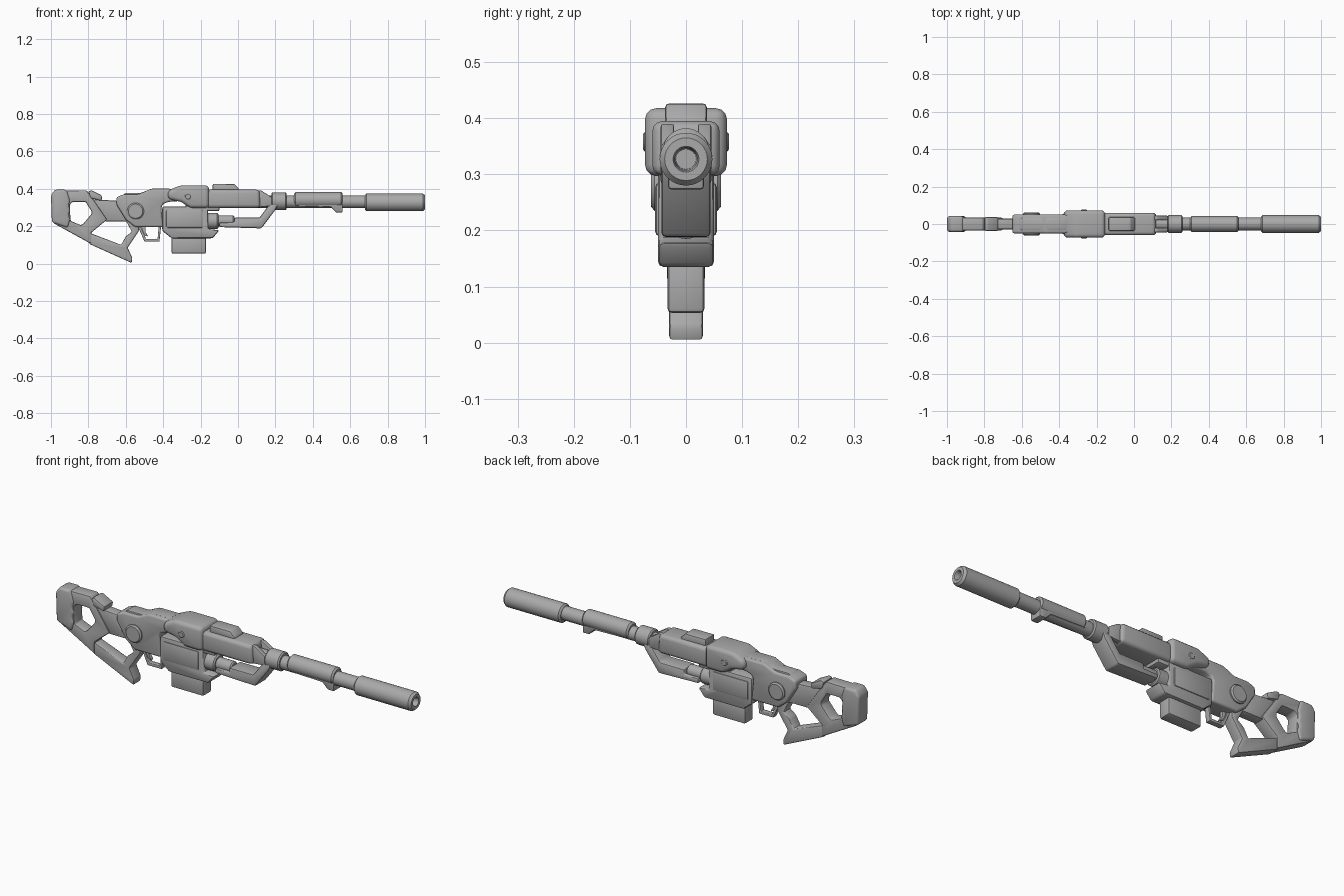
import bpy, bmesh, math
from mathutils import Vector

if "Cube" in bpy.data.objects:
    bpy.data.objects.remove(bpy.data.objects["Cube"])

grey = bpy.data.materials.new("mid grey")
grey.use_nodes = True
grey.diffuse_color = (0.4, 0.4, 0.4, 1)
grey.node_tree.nodes["Principled BSDF"].inputs["Base Color"].default_value = (0.4, 0.4, 0.4, 1)


def finish(name, bm, bevel=0.0, segments=2):
    """Bevel the sharp edges, then make a smooth-shaded object."""
    bmesh.ops.recalc_face_normals(bm, faces=bm.faces)
    if bevel:
        sharp = [e for e in bm.edges if e.calc_face_angle(0) > 0.4]
        bmesh.ops.bevel(bm, geom=sharp, offset=bevel, segments=segments,
                        profile=0.5, affect='EDGES', clamp_overlap=True)
    mesh = bpy.data.meshes.new(name)
    bm.to_mesh(mesh)
    bm.free()
    mesh.materials.append(grey)
    obj = bpy.data.objects.new(name, mesh)
    bpy.context.collection.objects.link(obj)
    bpy.ops.object.select_all(action='DESELECT')
    obj.select_set(True)
    bpy.context.view_layer.objects.active = obj
    bpy.ops.object.shade_smooth_by_angle(angle=math.radians(35))
    return obj


def plate(name, outline, half, bevel=0.008, segments=2, y=0):
    """Side outline in x, z extruded across y."""
    bm = bmesh.new()
    a, b = [[bm.verts.new((x, y + s * half, z)) for x, z in outline] for s in (-1, 1)]
    bm.faces.new(a)
    bm.faces.new(b[::-1])
    for i in range(len(a)):
        j = (i + 1) % len(a)
        bm.faces.new((a[i], b[i], b[j], a[j]))
    return finish(name, bm, bevel, segments)


def ring(name, outer, inner, half, bevel=0.01):
    """Plate with a hole, both outlines of equal length."""
    bm = bmesh.new()
    o0, o1, i0, i1 = [[bm.verts.new((x, s * half, z)) for x, z in loop]
                      for loop in (outer, inner) for s in (-1, 1)]
    for p, q in ((o0, i0), (o1, i1), (o0, o1), (i0, i1)):
        for i in range(len(p)):
            j = (i + 1) % len(p)
            bm.faces.new((p[i], p[j], q[j], q[i]))
    return finish(name, bm, bevel)


def block(name, x0, x1, z0, z1, half, bevel=0.008, y=0):
    return plate(name, [(x0, z0), (x1, z0), (x1, z1), (x0, z1)], half, bevel, y=y)


def lathe(name, profile, centre, axis='X', sides=32):
    """Revolve (distance along axis, radius) points."""
    bm = bmesh.new()
    loops = []
    for d, r in profile:
        loop = []
        for i in range(sides):
            t = 2 * math.pi * i / sides
            u, v = r * math.cos(t), r * math.sin(t)
            p = (d, u, v) if axis == 'X' else (u, d, v)
            loop.append(bm.verts.new(Vector(p) + Vector(centre)))
        loops.append(loop)
    for p, q in zip(loops, loops[1:]):
        for i in range(sides):
            j = (i + 1) % sides
            bm.faces.new((p[i], p[j], q[j], q[i]))
    bm.faces.new(loops[0])
    bm.faces.new(loops[-1])
    return finish(name, bm)


def tube(name, x0, x1, r, z, edge=0.006, sides=32):
    return lathe(name, [(x0, r - edge), (x0 + edge, r), (x1 - edge, r), (x1, r - edge)],
                 (0, 0, z), sides=sides)


# Stock: open rear frame, rounded butt grip, cheek piece and neck
ring("stock_frame",
     [(-.99, .36), (-.97, .39), (-.81, .392), (-.775, .345), (-.70, .235),
      (-.785, .165), (-.785, .105), (-.985, .215)],
     [(-.90, .315), (-.885, .33), (-.815, .33), (-.783, .28), (-.783, .265),
      (-.825, .215), (-.84, .205), (-.895, .228)], .034)
plate("butt_grip",
      [(-1, .365), (-.98, .395), (-.915, .395), (-.897, .335), (-.905, .31), (-.897, .285),
       (-.905, .26), (-.897, .235), (-.91, .19), (-.995, .22)], .042, .014, 3)
plate("cheek_piece", [(-.80, .385), (-.785, .393), (-.725, .362), (-.73, .335), (-.79, .35)],
      .037, .007)
plate("stock_neck", [(-.79, .345), (-.64, .335), (-.59, .225), (-.71, .225), (-.76, .28)], .028)

# Lower strut and pistol grip
plate("grip_and_strut",
      [(-.795, .165), (-.625, .10), (-.60, .145), (-.567, .17), (-.60, .23), (-.53, .23),
       (-.53, .175), (-.59, .085), (-.565, .03), (-.568, .003), (-.795, .105)], .03, .006)

# Receiver with round pivot covers
plate("receiver",
      [(-.65, .355), (-.61, .37), (-.53, .37), (-.47, .398), (-.30, .398), (-.30, .335),
       (-.37, .33), (-.40, .32), (-.41, .30), (-.40, .195), (-.55, .195), (-.60, .235),
       (-.65, .315)], .05, .014, 3)
plate("receiver_spine", [(-.64, .35), (-.60, .378), (-.52, .378), (-.46, .4), (-.36, .4),
                         (-.36, .33), (-.62, .32)], .033, .006)
lathe("pivot_cover", [(-.062, .038), (-.056, .045), (.056, .045), (.062, .038)],
      (-.548, 0, .28), 'Y')

# Trigger and its guard
plate("trigger", [(-.52, .21), (-.495, .21), (-.495, .17), (-.48, .145), (-.50, .15), (-.512, .175)],
      .009, .003)
plate("trigger_guard",
      [(-.54, .21), (-.50, .118), (-.42, .118), (-.41, .21), (-.423, .21), (-.43, .132),
       (-.492, .132), (-.525, .21)], .014, .003)

# Magazine housing and magazine
plate("magazine_housing",
      [(-.405, .305), (-.16, .305), (-.16, .185), (-.10, .178), (-.135, .135), (-.355, .135),
       (-.405, .175)], .05, .01)
block("housing_side_panel", -.385, -.185, .19, .285, .055, .008)
block("magazine", -.355, -.172, .053, .15, .033)

# Wide hood over the receiver, with side bolts
plate("hood", [(-.375, .39), (-.31, .418), (-.155, .418), (-.155, .297), (-.255, .297),
               (-.305, .33), (-.375, .345)], .073, .02, 3)
block("hood_core", -.28, -.10, .28, .39, .045)
lathe("hood_bolt", [(-.077, .013), (-.074, .017), (.074, .017), (.077, .013)],
      (-.267, 0, .358), 'Y', 20)

# Forward shroud, raised sight block, and front prongs
plate("shroud", [(-.17, .395), (.115, .395), (.12, .298), (-.17, .298)], .06, .018, 3)
plate("sight_block", [(-.135, .38), (-.135, .426), (-.02, .426), (.005, .40), (.005, .38)],
      .037, .006)
for side in (-1, 1):
    plate("shroud_prong", [(.06, .39), (.125, .39), (.18, .355), (.18, .308), (.10, .30)],
          .012, .005, y=side * .033)
block("shroud_nose", .10, .18, .305, .355, .03)

# Under-barrel tube, block and rising strut
tube("under_tube_collar", -.18, -.105, .043, .228)
tube("under_tube", -.12, -.02, .03, .228)
plate("under_strut",
      [(-.10, .195), (.125, .188), (.20, .287), (.215, .32), (.17, .32), (.115, .245),
       (-.02, .245), (-.02, .22), (-.10, .22)], .044, .008)

# Barrel, collar, handguard and suppressor
tube("barrel", .10, .72, .034, .33)
tube("barrel_collar", .178, .26, .047, .333, sides=16)
tube("handguard", .30, .56, .042, .34, .008)
plate("handguard_keel", [(.30, .34), (.30, .308), (.495, .303), (.525, .273), (.56, .273), (.56, .34)],
      .032, .006)
lathe("suppressor",
      [(.678, .038), (.686, .047), (.988, .047), (1, .038), (1, .023), (.99, .02), (.93, .018)],
      (0, 0, .327))
